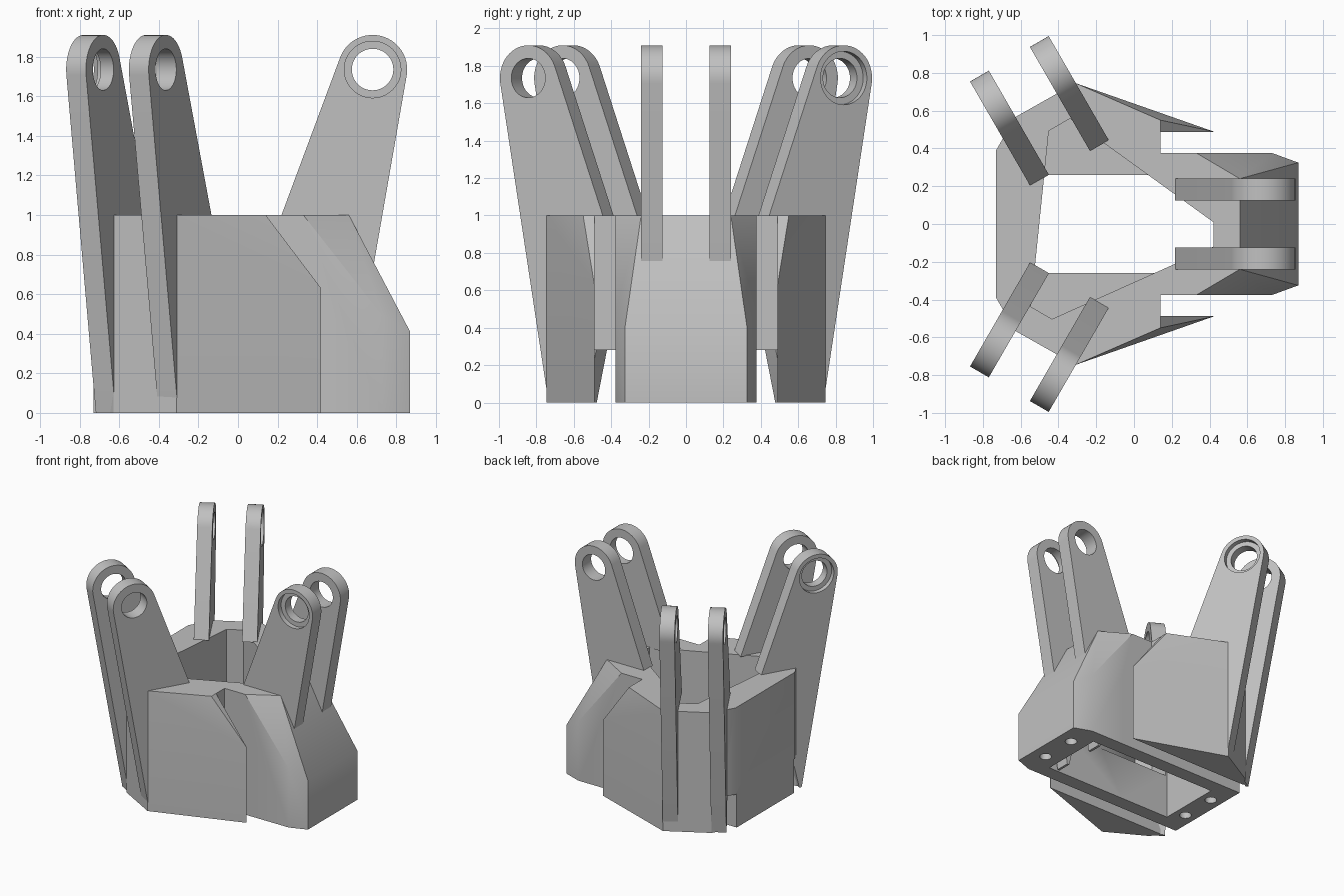
import bpy, bmesh
from math import cos, sin, radians, pi
from mathutils import Matrix, Vector

cube = bpy.data.objects.get("Cube")
if cube:
    bpy.data.objects.remove(cube, do_unlink=True)

GREY = (0.53, 0.53, 0.53, 1)
grey = bpy.data.materials.new("plain grey")
grey.use_nodes = True
grey.diffuse_color = GREY
grey.node_tree.nodes["Principled BSDF"].inputs["Base Color"].default_value = GREY

AXIS = Vector((-0.155, 0, 0))  # centre of the threefold layout


def make(name, bm):
    bmesh.ops.recalc_face_normals(bm, faces=bm.faces[:])
    mesh = bpy.data.meshes.new(name)
    bm.to_mesh(mesh)
    bm.free()
    mesh.materials.append(grey)
    ob = bpy.data.objects.new(name, mesh)
    bpy.context.collection.objects.link(ob)
    return ob


def hull(name, points):
    """Convex solid from points mirrored across y."""
    bm = bmesh.new()
    for x, y, z in points:
        bm.verts.new((x, y, z))
        bm.verts.new((x, -y, z))
    res = bmesh.ops.convex_hull(bm, input=bm.verts[:])
    loose = set(res["geom_interior"] + res["geom_unused"])
    bmesh.ops.delete(bm, geom=[g for g in loose if isinstance(g, bmesh.types.BMVert)], context='VERTS')
    bmesh.ops.dissolve_limit(bm, angle_limit=radians(0.5), verts=bm.verts[:], edges=bm.edges[:])
    return make(name, bm)


def prism(name, outline, depth):
    """Extrude a closed outline of 3D points along a vector."""
    bm = bmesh.new()
    face = bm.faces.new([bm.verts.new(p) for p in outline])
    top = bmesh.ops.extrude_face_region(bm, geom=[face])
    bmesh.ops.translate(bm, vec=depth, verts=[v for v in top["geom"] if isinstance(v, bmesh.types.BMVert)])
    return make(name, bm)


def box(x0, x1, y0, y1, z0, z1):
    return prism("cutter", [(x0, y0, z0), (x1, y0, z0), (x1, y1, z0), (x0, y1, z0)], (0, 0, z1 - z0))


def combine(ob, other, operation='DIFFERENCE'):
    mod = ob.modifiers.new("boolean", 'BOOLEAN')
    mod.operation, mod.solver, mod.object = operation, 'EXACT', other
    bpy.context.view_layer.objects.active = ob
    bpy.ops.object.modifier_apply(modifier=mod.name)
    bpy.data.objects.remove(other, do_unlink=True)


def smooth(ob):
    bpy.ops.object.select_all(action='DESELECT')
    ob.select_set(True)
    bpy.context.view_layer.objects.active = ob
    bpy.ops.object.shade_smooth_by_angle(angle=radians(30))


# Wide shell with slanted side plates
plan = [(-0.73, 0.39), (-0.63, 0.565), (-0.31, 0.746)]
shell = [(x, y, z) for x, y in plan for z in (0, 1)]
shell += [(0.42, 0.49, 0), (0.42, 0.49, 0.63), (0.14, 0.55, 1)]
body = hull("body", shell)

# Slots between the side plates and the middle block
for s in (-1, 1):
    lo, hi = sorted((s * 0.376, s * 0.488))
    combine(body, box(0.14, 1, lo, hi, -0.1, 1.1))
    combine(body, box(-1, 0.5, lo, hi, -0.1, 0.28))

# Chamfered nose block
nose = hull("nose", [
    (-0.1, 0.376, 0), (-0.1, 0.376, 1), (0.33, 0.376, 1), (0.56, 0.24, 1),
    (0.73, 0.376, 0.49), (0.87, 0.325, 0.41), (0.73, 0.376, 0), (0.87, 0.325, 0)])
combine(body, nose, 'UNION')

# Truncated three-sided well, rectangular base opening, blind screw holes
well = []
for k in range(3):
    turn = Matrix.Rotation(k * 2 * pi / 3, 3, 'Z')
    well += [AXIS + turn @ Vector((0.575, y, 0.36)) for y in (-0.12, 0.01)]
combine(body, prism("cutter", well, (0, 0, 1)))
combine(body, box(-0.545, 0.62, -0.26, 0.26, -0.1, 0.5))
for x in (-0.635, 0.75):
    for y in (-0.15, 0.15):
        ring = [(x + 0.045 * cos(a * pi / 12), y + 0.045 * sin(a * pi / 12), -0.1) for a in range(24)]
        combine(body, prism("cutter", ring, (0, 0, 0.3)))
smooth(body)

# Three pairs of lugs with pin holes
EYE_R, EYE_Z, HALF = 0.835, 1.735, 0.0575


def disc(radius, y, start=0, end=352.5, steps=48):
    angles = [radians(start + (end - start) * i / (steps - 1)) for i in range(steps)]
    return [(EYE_R + radius * cos(a), y, EYE_Z + radius * sin(a)) for a in angles]


for k, place in enumerate(("front", "left", "right")):
    for side, label in ((-1, "bored"), (1, "plain")):
        y = side * 0.183 - HALF
        foot = [(0.373, 0.995), (0.6, 0.995), (0.6, 0.4), (0.69, 0), (0.71, 0)]
        outline = disc(0.175, y, -10, 159.5, 24) + [(r, y, z) for r, z in foot]
        lug = prism(place + "_" + label + "_lug", outline, (0, 2 * HALF, 0))
        combine(lug, prism("cutter", disc(0.105, y - 0.1), (0, 0.4, 0)))
        if side < 0:  # counterbore on the outer face
            combine(lug, prism("cutter", disc(0.143, y - 0.1), (0, 0.14, 0)))
        lug.data.transform(Matrix.Translation(AXIS) @ Matrix.Rotation(k * 2 * pi / 3, 4, 'Z'))
        smooth(lug)
